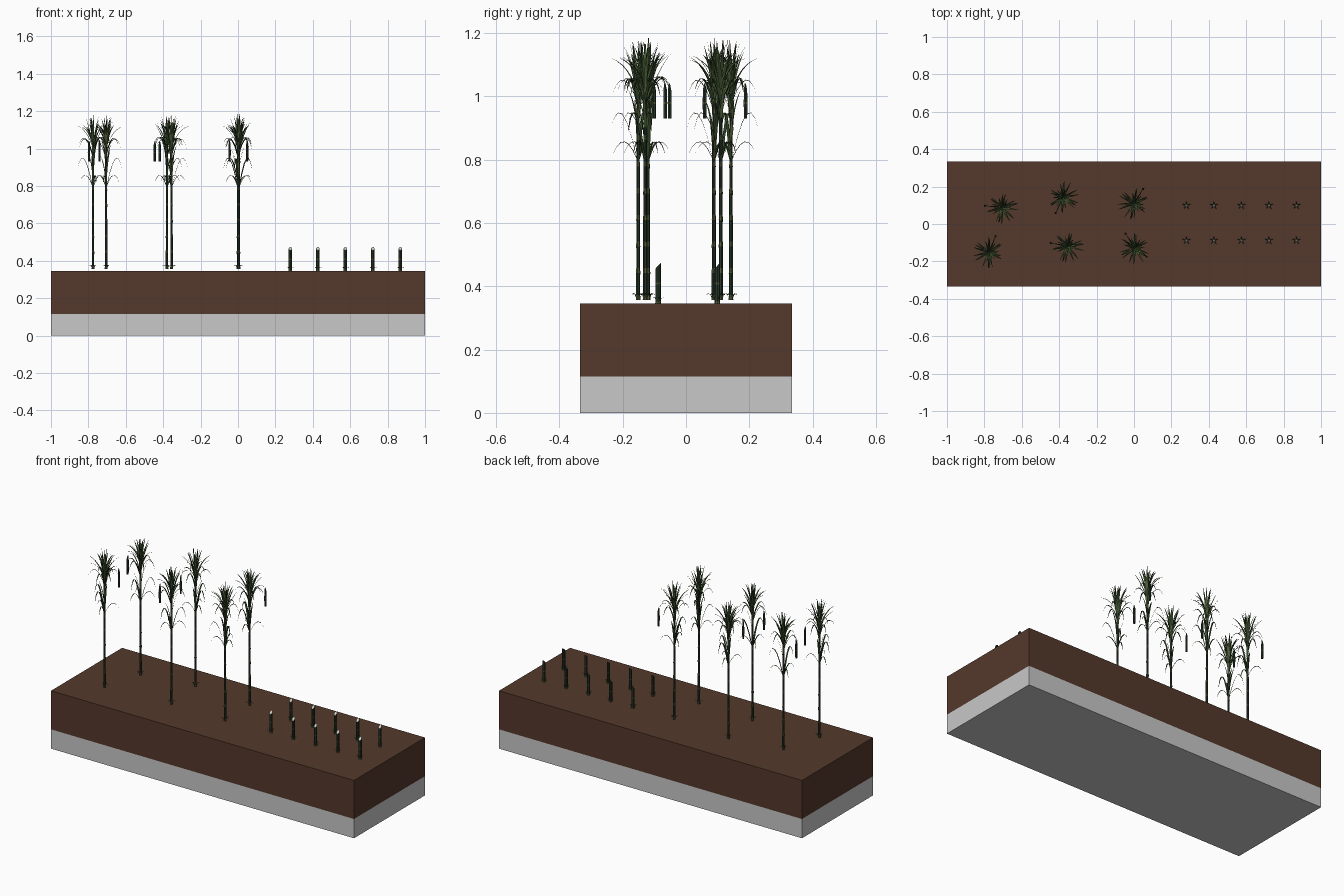
import bpy, bmesh, random
from math import sin, cos, pi, radians
from mathutils import Vector

random.seed(4)
if "Cube" in bpy.data.objects:
    bpy.data.objects.remove(bpy.data.objects["Cube"])


def material(name, r, g, b):
    m = bpy.data.materials.new(name)
    m.use_nodes = True
    m.diffuse_color = (r, g, b, 1)
    m.node_tree.nodes["Principled BSDF"].inputs["Base Color"].default_value = (r, g, b, 1)
    return m


SOIL = material("brown soil", .089, .041, .025)
BASE = material("pale grey", .58, .58, .58)
CANE = material("dark cane green", .022, .038, .022)
JOINT = material("olive joint", .085, .11, .045)
LEAF = material("leaf green", .035, .065, .022)
LIGHT = material("light leaf green", .075, .115, .04)
CUT = material("pale cut", .6, .62, .55)


def to_mesh(bm, name, mats):
    me = bpy.data.meshes.new(name)
    bm.to_mesh(me)
    bm.free()
    for m in mats:
        me.materials.append(m)
    return me


def place(name, mesh, loc, angle=0):
    ob = bpy.data.objects.new(name, mesh)
    ob.location = loc
    ob.rotation_euler.z = angle
    bpy.context.collection.objects.link(ob)
    return ob


def block(name, z0, z1, mat):
    bm = bmesh.new()
    bmesh.ops.create_cube(bm, size=1)
    bmesh.ops.scale(bm, vec=(2, .67, z1 - z0), verts=bm.verts)
    place(name, to_mesh(bm, name, [mat]), (0, 0, (z0 + z1) / 2))


def tube(bm, rings, sides=8):
    """Loft round sections given as (x, z, radius, material of the band above)."""
    loops = []
    for x, z, r, _ in rings:
        loops.append([bm.verts.new((x + r * cos(2 * pi * i / sides),
                                    r * sin(2 * pi * i / sides), z)) for i in range(sides)])
    for k in range(len(loops) - 1):
        a, b = loops[k], loops[k + 1]
        for i in range(sides):
            j = (i + 1) % sides
            bm.faces.new((a[i], a[j], b[j], b[i])).material_index = rings[k][3]
    bm.faces.new(loops[0][::-1])
    top = bm.faces.new(loops[-1])
    top.material_index = rings[-1][3]
    return top


def blade(bm, angle, p0, p1, p2, width, mat=0, steps=6):
    """Tapered folded leaf along a curve of (distance, height) points."""
    out = Vector((cos(angle), sin(angle), 0))
    side = Vector((-sin(angle), cos(angle), 0))
    rows = []
    for i in range(steps + 1):
        t = i / steps
        d, z = [(1 - t) ** 2 * a + 2 * t * (1 - t) * b + t * t * c for a, b, c in zip(p0, p1, p2)]
        mid = out * d + Vector((0, 0, z))
        w = width * (.5 + t) * (1 - t) + .0004
        lift = Vector((0, 0, w * .5))
        rows.append([bm.verts.new(p) for p in (mid - side * w + lift, mid, mid + side * w + lift)])
    for a, b in zip(rows, rows[1:]):
        for i in range(2):
            bm.faces.new((a[i], a[i + 1], b[i + 1], b[i])).material_index = mat


def sprouts(bm, z, reach, mat):
    for i in range(5):
        a = i * 2 * pi / 5 + .3
        blade(bm, a, (.004, z), (reach * .6, z + .03), (reach, z + .015), .004, mat, 3)


# Planting bed
block("stone_base", 0, .115, BASE)
block("soil_bed", .115, .345, SOIL)

# Tall stalk with raised joints
bm = bmesh.new()
rings = []
count, low, high = 8, .357, 1.03
step = (high - low) / count
for k in range(count):
    z = low + k * step
    r = .0068 - .0003 * k
    rings += [(0, z, r * 1.15, 1), (0, z + .016, r, 0), (0, z + step - .006, r, 0)]
rings.append((0, high, .004, 0))
tube(bm, rings)
sprouts(bm, low, .024, 2)
stalk = to_mesh(bm, "stalk", [CANE, JOINT, LEAF])

# Crown fan, arching leaves and low leaves
bm = bmesh.new()
for i in range(20):
    a = i * 2.4
    spread = .012 + .085 * ((i * 7) % 20) / 20
    z0 = .98 + .05 * random.random()
    tip = 1.195 - spread * .75 - .02 * random.random()
    blade(bm, a, (.002, z0), (spread * .35, z0 + .09), (spread, tip), .0085, i % 2)
for i in range(6):
    a = i * pi / 3 + .4
    reach = .07 + .03 * random.random()
    blade(bm, a, (.003, .95 + .01 * i), (.05, 1.11), (reach, 1.0 + .01 * (i % 3)), .008, i % 2)
for deg in (200, 95):
    blade(bm, radians(deg), (.004, .80), (.055, 1.04), (.088, .89), .008)
for deg in (85, 215, 330):
    blade(bm, radians(deg), (.004, .80), (.045, .90), (.08, .82), .006)
for i in range(4):
    blade(bm, i * 1.7 + .6, (.004, .84 + .03 * i), (.012, .92 + .03 * i),
          (.035, .96 + .03 * i), .008, i % 2)
leaves = to_mesh(bm, "leaves", [LEAF, LIGHT])

# Hanging cane piece on an arching stem
bm = bmesh.new()
tube(bm, [(.092, .93, .006, 0), (.092, .975, .0065, 1), (.092, .981, .0065, 0),
          (.092, 1.02, .006, 0), (.091, 1.04, .002, 0)], 6)
blade(bm, 0, (.003, .97), (.05, 1.11), (.092, 1.035), .005)
hanging = to_mesh(bm, "hanging_piece", [CANE, JOINT])

# Six grown plants: x, y, turn
plants = [(-.775, -.151, 68), (-.355, -.12, 168), (.005, -.129, 123),
          (-.705, .088, 174), (-.38, .142, 245), (0, .11, 58)]
for n, (x, y, deg) in enumerate(plants, 1):
    for part in (stalk, leaves, hanging):
        place(f"{part.name}_{n}", part, (x, y, 0), radians(deg))

# Short cuttings with a slanted pale top
bm = bmesh.new()
top = tube(bm, [(0, .34, .0095, 1), (0, .352, .0088, 0), (0, .405, .0088, 1),
                (0, .411, .0088, 0), (0, .465, .0088, 2)])
for v in top.verts:
    v.co.z += v.co.y * 1.1
sprouts(bm, .345, .022, 3)
cutting = to_mesh(bm, "cutting", [CANE, JOINT, CUT, LEAF])
for row, y in enumerate((-.088, .099)):
    for i in range(5):
        place(f"cutting_{row + 1}_{i + 1}", cutting, (.28 + .147 * i, y, 0))
